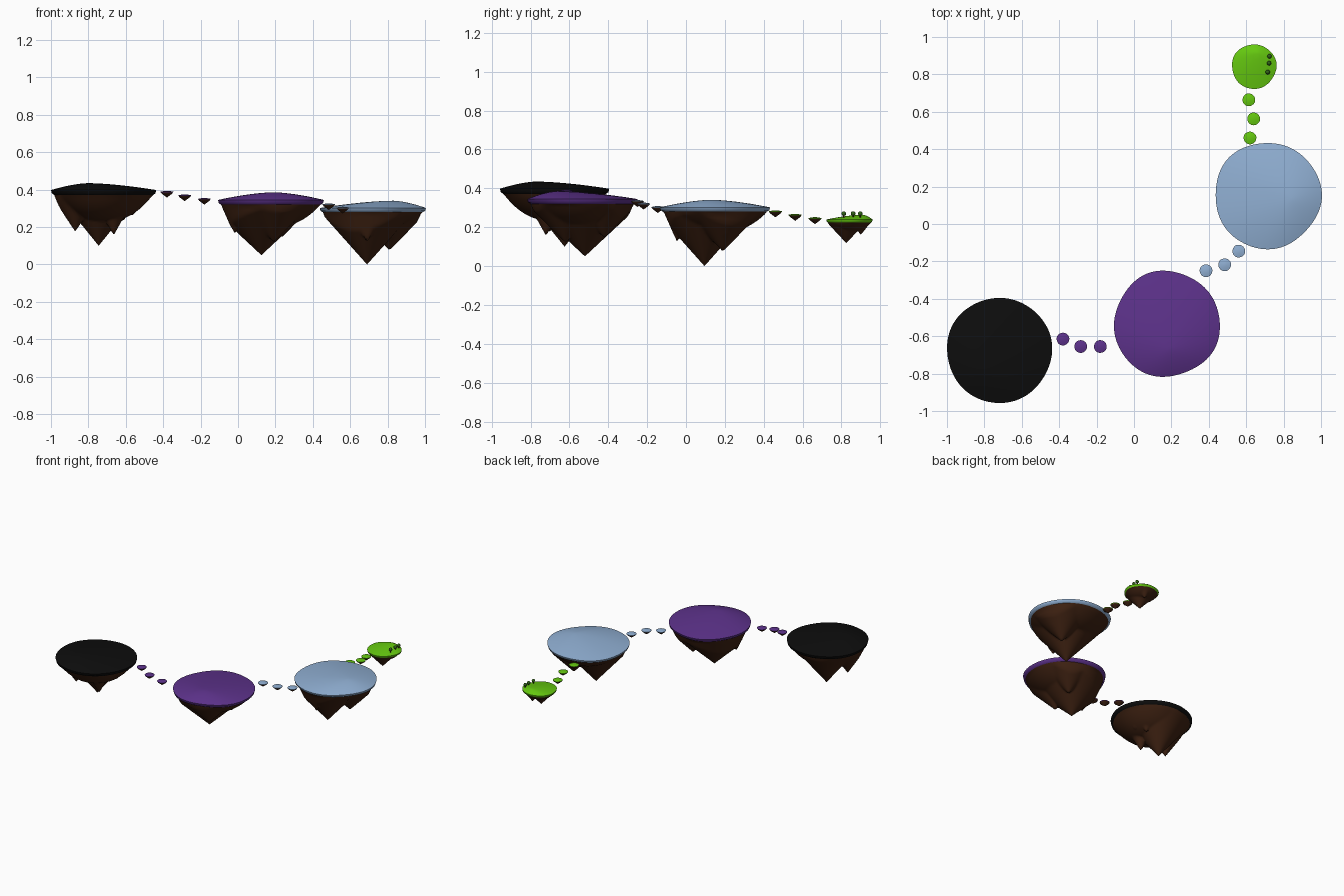
import bpy, bmesh, math
from mathutils import Vector

if "Cube" in bpy.data.objects:
    bpy.data.objects.remove(bpy.data.objects["Cube"])


def material(name, rgb):
    m = bpy.data.materials.new(name)
    m.diffuse_color = (*rgb, 1)
    m.use_nodes = True
    m.node_tree.nodes["Principled BSDF"].inputs["Base Color"].default_value = m.diffuse_color
    return m


BLACK = material("black_turf", (0.004, 0.004, 0.004))
PURPLE = material("purple_turf", (0.11, 0.032, 0.26))
BLUE = material("blue_turf", (0.28, 0.43, 0.65))
GREEN = material("green_turf", (0.13, 0.58, 0.005))
EARTH = material("earth", (0.05, 0.016, 0.006))
LEAF = material("leaf", (0.03, 0.12, 0.01))


def skin(name, rings, centre, mat, flip):
    """Fan from a centre point out through successive closed rings."""
    bm = bmesh.new()
    c = bm.verts.new(centre)
    loops = [[bm.verts.new(p) for p in ring] for ring in rings]
    n = len(loops[0])
    for i in range(n):
        j = (i + 1) % n
        bm.faces.new((c, loops[0][i], loops[0][j]))
        for a, b in zip(loops, loops[1:]):
            bm.faces.new((a[i], b[i], b[j], a[j]))
    if flip:
        bmesh.ops.reverse_faces(bm, faces=bm.faces)
    me = bpy.data.meshes.new(name)
    bm.to_mesh(me)
    bm.free()
    me.materials.append(mat)
    ob = bpy.data.objects.new(name, me)
    bpy.context.collection.objects.link(ob)
    bpy.ops.object.select_all(action='DESELECT')
    ob.select_set(True)
    bpy.context.view_layer.objects.active = ob
    bpy.ops.object.shade_smooth_by_angle(angle=math.radians(60))
    return ob


def island(name, mat, centre, radius, rim, lip, peak, bowl, spikes,
           phase=0.0, wobble=0.015, segs=96, rows=30):
    """peak = (x, y, z); spikes = [(x, y, z_tip, width)], main spike first."""
    c = Vector(centre)

    def outline(k):
        pts = []
        for i in range(segs):
            a = math.tau * i / segs
            r = radius * k * (1 + wobble * (math.sin(3 * a + phase)
                                            + 0.6 * math.sin(5 * a + 2 * phase)))
            pts.append(c + Vector((r * math.cos(a), r * math.sin(a))))
        return pts

    # turf: low dome leaning towards its peak, rounded rim, tucked-in lip
    edge, inner = outline(1), outline(0.94)
    pk = Vector(peak[:2])
    rings = []
    n = max(3, rows // 3)
    for k in range(1, n + 1):
        t = k / n
        z = rim + (peak[2] - rim) * (1 - t ** 1.6)
        rings.append([(*pk.lerp(p, t), z) for p in edge])
    rings.append([(*p, lip + 0.3 * (rim - lip)) for p in outline(0.985)])
    rings.append([(*p, lip) for p in inner])
    skin(name + "_turf", rings, peak, mat, False)

    # earth: shallow bowl with hanging spikes
    def depth(p):
        f = min(1, (p - c).length / (radius * 0.94))
        d = bowl * (1 - f ** 2.5)
        for x, y, z, w in spikes:
            s = max(0, 1 - (p - Vector((x, y))).length / w)
            d = max(d, (lip - z) * s)
        return min(d, 2.2 * radius * 0.97 * max(0, 1 - f))

    tip = Vector(spikes[0][:2])
    rings = []
    for k in range(rows, 0, -1):
        t = k / rows
        ring = [tip.lerp(p, t) for p in inner]
        rings.append([(*p, lip - (0 if k == rows else depth(p))) for p in ring])
    rings.reverse()
    skin(name + "_earth", rings, (*tip, spikes[0][2]), EARTH, True)


# Four main islands
island("black_island", BLACK, (-0.72, -0.675), 0.281, 0.398, 0.372,
       (-0.80, -0.77, 0.435), 0.14,
       [(-0.745, -0.625, 0.10, 0.22), (-0.87, -0.70, 0.175, 0.13),
        (-0.665, -0.72, 0.155, 0.12), (-0.565, -0.66, 0.26, 0.10),
        (-0.615, -0.60, 0.23, 0.1)], 0.4, 0.008)
island("purple_island", PURPLE, (0.175, -0.535), 0.283, 0.345, 0.32,
       (0.19, -0.66, 0.386), 0.12,
       [(0.125, -0.52, 0.05, 0.29), (-0.02, -0.58, 0.155, 0.08),
        (0.235, -0.42, 0.145, 0.17), (0.19, -0.62, 0.12, 0.2)], 2.2)
island("blue_island", BLUE, (0.715, 0.152), 0.284, 0.302, 0.28,
       (0.83, 0.13, 0.341), 0.11,
       [(0.69, 0.095, 0.0, 0.25), (0.81, 0.19, 0.075, 0.20),
        (0.69, -0.05, 0.115, 0.085), (0.60, 0.16, 0.155, 0.12),
        (0.89, 0.20, 0.155, 0.11)], 1.0)
island("green_island", GREEN, (0.642, 0.842), 0.119, 0.240, 0.225,
       (0.66, 0.91, 0.264), 0.05,
       [(0.64, 0.825, 0.118, 0.10), (0.66, 0.90, 0.16, 0.05),
        (0.60, 0.80, 0.165, 0.05)], 0.5, segs=64, rows=20)

# Stepping stones between the islands
stones = {
    "purple": (PURPLE, [(-0.38, -0.615, 0.392), (-0.285, -0.655, 0.373),
                        (-0.18, -0.655, 0.354)]),
    "blue": (BLUE, [(0.385, -0.25, 0.338), (0.485, -0.218, 0.325),
                    (0.56, -0.145, 0.307)]),
    "green": (GREEN, [(0.62, 0.46, 0.285), (0.64, 0.562, 0.267),
                      (0.614, 0.664, 0.25)]),
}
for colour, (mat, places) in stones.items():
    for i, (x, y, z) in enumerate(places):
        island(f"{colour}_stone_{i + 1}", mat, (x, y), 0.034, z - 0.003, z - 0.007,
               (x, y, z + 0.002), 0.008, [(x, y, z - 0.034, 0.036)],
               i, 0.01, segs=32, rows=8)

# Little trees on the green island
for i, (x, y) in enumerate([(0.715, 0.812), (0.722, 0.86), (0.724, 0.897)]):
    bpy.ops.mesh.primitive_cylinder_add(vertices=10, radius=0.004, depth=0.03,
                                        location=(x, y, 0.254))
    bpy.context.object.name = f"tree_trunk_{i + 1}"
    bpy.context.object.data.materials.append(EARTH)
    bpy.ops.mesh.primitive_uv_sphere_add(segments=16, ring_count=10, radius=0.012,
                                         location=(x, y, 0.27))
    bpy.context.object.name = f"tree_crown_{i + 1}"
    bpy.context.object.data.materials.append(LEAF)
    bpy.ops.object.shade_smooth()
